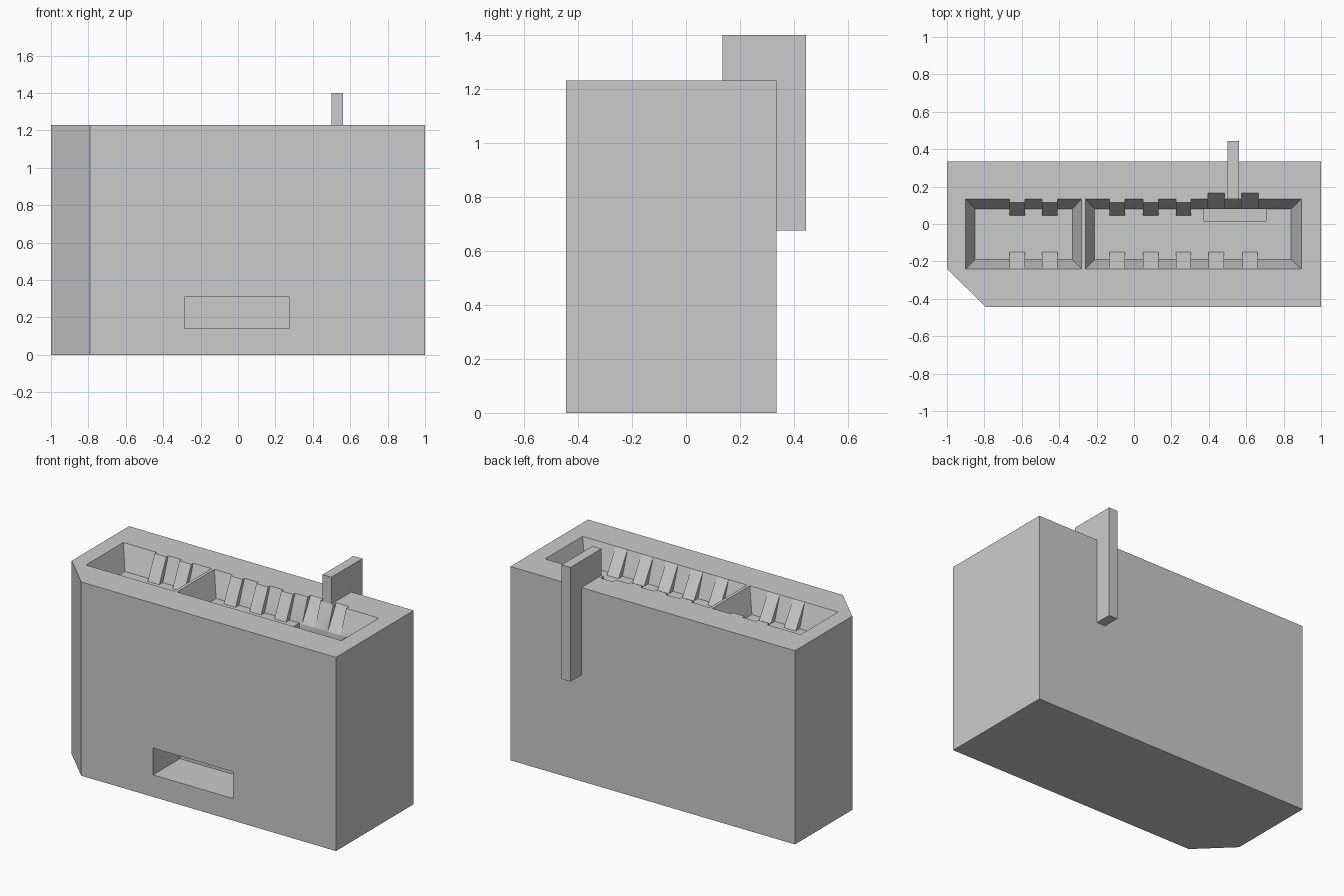
import bpy, bmesh
from mathutils import Vector

if "Cube" in bpy.data.objects:
    bpy.data.objects.remove(bpy.data.objects["Cube"])

grey = bpy.data.materials.new("light grey")
grey.use_nodes = True
GREY = (0.6, 0.6, 0.6, 1)
grey.diffuse_color = GREY
grey.node_tree.nodes["Principled BSDF"].inputs["Base Color"].default_value = GREY

TOP, FLOOR = 1.23, 1.08


def make(name, bm):
    bmesh.ops.recalc_face_normals(bm, faces=bm.faces[:])
    mesh = bpy.data.meshes.new(name)
    bm.to_mesh(mesh)
    bm.free()
    mesh.materials.append(grey)
    obj = bpy.data.objects.new(name, mesh)
    bpy.context.collection.objects.link(obj)
    return obj


def loft(name, ring_a, ring_b):
    """Closed solid between two rings with equal point counts."""
    bm = bmesh.new()
    a = [bm.verts.new(p) for p in ring_a]
    b = [bm.verts.new(p) for p in ring_b]
    bm.faces.new(a)
    bm.faces.new(b)
    for i in range(len(a)):
        j = (i + 1) % len(a)
        bm.faces.new((a[i], a[j], b[j], b[i]))
    return make(name, bm)


def rect(x0, x1, y0, y1, z):
    return [(x0, y0, z), (x1, y0, z), (x1, y1, z), (x0, y1, z)]


def box(name, x0, x1, y0, y1, z0, z1):
    return loft(name, rect(x0, x1, y0, y1, z0), rect(x0, x1, y0, y1, z1))


def prism_x(name, xc, half, profile):
    """Extrude a y-z profile along x."""
    return loft(name, [(xc - half, y, z) for y, z in profile],
                [(xc + half, y, z) for y, z in profile])


def funnel(name, rim, base):
    """Tapered pocket cutter, carried on a little above the rim."""
    over = 0.03
    t = 1 + over / (TOP - FLOOR)
    wide = [b + (r - b) * t for r, b in zip(rim, base)]
    return loft(name, rect(*base, FLOOR), rect(*wide, TOP + over))


def cylinder_y(name, x, z, radius, y0, y1):
    bm = bmesh.new()
    bmesh.ops.create_cone(bm, cap_ends=True, segments=32, radius1=radius,
                          radius2=radius, depth=y1 - y0)
    for v in bm.verts:
        cx, cy, cz = v.co
        v.co = Vector((x + cx, (y0 + y1) / 2 + cz, z + cy))
    return make(name, bm)


# Housing block with one chamfered upright corner
outline = [(-0.79, -0.445), (1, -0.445), (1, 0.335), (-1, 0.335), (-1, -0.24)]
housing = loft("housing", [(x, y, 0) for x, y in outline],
               [(x, y, TOP) for x, y in outline])

# Tapered pockets in the top
cutters = [
    funnel("small_pocket", (-0.9, -0.28, -0.24, 0.135), (-0.85, -0.33, -0.19, 0.08)),
    funnel("large_pocket", (-0.26, 0.895, -0.24, 0.135), (-0.21, 0.84, -0.19, 0.08)),
]

# Sloping recesses and round wire holes in the back wall, joined by a well
recess = [(0.182, 1.26), (0.08, FLOOR), (0.06, 1.09), (0.02, 1.26)]
for x in (0.44, 0.62):
    cutters.append(prism_x("recess", x, 0.045, recess))
cutters.append(box("wire_well", 0.375, 0.705, 0.015, 0.08, 0.37, 1.1))
for x in (0.445, 0.625):
    for z in (1.065, 0.44):
        cutters.append(cylinder_y("wire_hole", x, z, 0.055, 0.05, 0.4))

# Blind slot in the front
cutters.append(box("front_slot", -0.285, 0.275, -0.5, -0.175, 0.14, 0.31))

bpy.context.view_layer.objects.active = housing
for cutter in cutters:
    cutter.hide_render = True
    mod = housing.modifiers.new("cut", "BOOLEAN")
    mod.operation = "DIFFERENCE"
    mod.solver = "EXACT"
    mod.object = cutter
    bpy.ops.object.modifier_apply(modifier=mod.name)
    bpy.data.objects.remove(cutter)

# Leaning ribs along the pocket walls
back_rib = [(0.115, TOP), (0.045, FLOOR), (0.085, FLOOR), (0.137, TOP)]
front_rib = [(-0.24, TOP), (-0.15, FLOOR), (-0.195, FLOOR)]
shared = (-0.625, -0.45, -0.09, 0.09, 0.265)
for x in shared:
    prism_x("back_rib", x, 0.041, back_rib)
for x in shared + (0.44, 0.62):
    prism_x("front_rib", x, 0.041, front_rib)

# Upright blade set into the back wall
box("blade", 0.5, 0.562, 0.135, 0.445, 0.675, 1.4)

# Smooth the round holes, keep the block edges crisp
bpy.ops.object.select_all(action="DESELECT")
housing.select_set(True)
bpy.context.view_layer.objects.active = housing
bpy.ops.object.shade_smooth_by_angle(angle=0.5)
